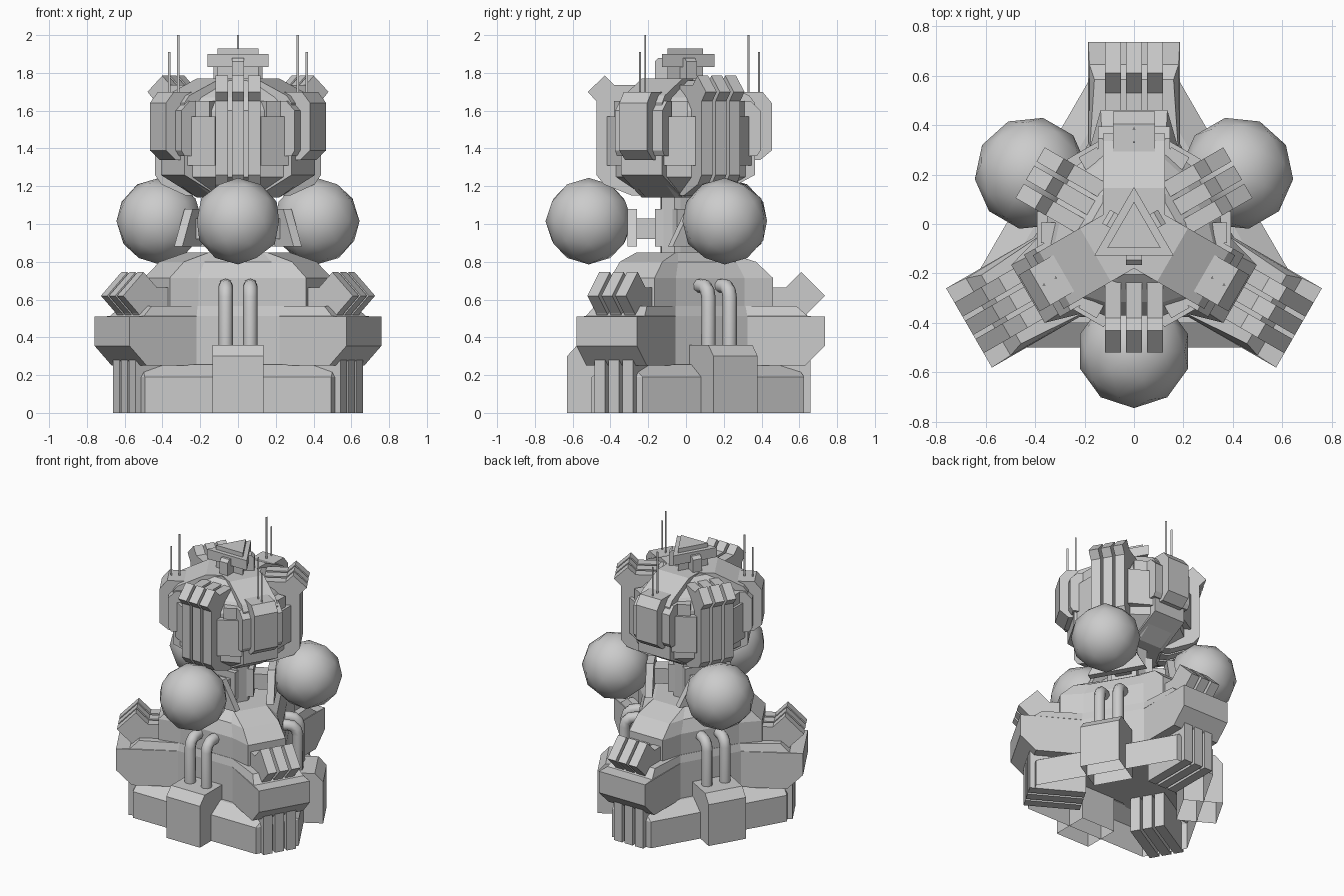
import bpy, bmesh
from math import sin, cos, radians, pi
from mathutils import Matrix, Vector

if "Cube" in bpy.data.objects:
    bpy.data.objects.remove(bpy.data.objects["Cube"])

CY = -0.035                      # centre of the three-fold symmetry
ARM = (90, 210, 330)             # directions of the base arms and head pods
GAP = (270, 30, 150)             # directions of the spheres and head fins


def place(r, t, z, deg):
    """Radial distance, sideways offset and height -> world position."""
    a = radians(deg)
    return Vector((r * cos(a) - t * sin(a), r * sin(a) + t * cos(a) + CY, z))


def make(name, bm, smooth=False):
    bmesh.ops.recalc_face_normals(bm, faces=bm.faces)
    me = bpy.data.meshes.new(name)
    bm.to_mesh(me)
    bm.free()
    for p in me.polygons:
        p.use_smooth = smooth
    ob = bpy.data.objects.new(name, me)
    bpy.context.collection.objects.link(ob)
    return ob


def skin(bm, rings, bottom=True):
    """Solid through rings of equal point count, optionally open below."""
    vs = [[bm.verts.new(p) for p in ring] for ring in rings]
    n = len(vs[0])
    for a, b in zip(vs, vs[1:]):
        for i in range(n):
            bm.faces.new((a[i], a[(i + 1) % n], b[(i + 1) % n], b[i]))
    if bottom:
        bm.faces.new(vs[0][::-1])
    bm.faces.new(vs[-1])


def tiers(name, levels, bottom=True):
    """Stacked outline; every level is (z, sector points) repeated three times."""
    bm = bmesh.new()
    skin(bm, [[place(r, t, z, d + off) for d in ARM for r, t, off in pts]
              for z, pts in levels], bottom)
    return make(name, bm)


def slabs(name, profile, half, dirs, offsets=(0,)):
    """(r, z) profile with sideways thickness, copied to directions and offsets."""
    bm = bmesh.new()
    for d in dirs:
        for o in offsets:
            skin(bm, [[place(r, o + s * half, z, d) for r, z in profile] for s in (-1, 1)])
    return make(name, bm)


def block(name, r0, r1, z0, z1, half, dirs):
    return slabs(name, [(r0, z0), (r1, z0), (r1, z1), (r0, z1)], half, dirs)


def star(re, we, ri, wi):
    return [(ri, -wi, 0), (re, -we, 0), (re, we, 0), (ri, wi, 0)]


def twelve(ra, wa, rb, wb):
    return [(ra, -wa, 0), (ra, wa, 0), (rb, -wb, 60), (rb, wb, 60)]


def cut_triangle(re, we):
    return [(re, -we, 0), (re, we, 0)]


THREE = (-0.085, 0, 0.085)

# Base: hollow skirt, star-shaped hull and upper deck
tiers("base_skirt", [(0, cut_triangle(.66, .156)), (.19, cut_triangle(.66, .156)),
                     (.255, cut_triangle(.62, .06))], bottom=False)
tiers("base_hull", [(.25, star(.665, .185, .36, .185)), (.355, star(.77, .185, .36, .185)),
                    (.51, star(.77, .185, .36, .185)), (.512, star(.68, .18, .36, .185)),
                    (.565, star(.62, .16, .35, .178))])
tiers("base_deck", [(.55, star(.495, .135, .345, .178)), (.715, star(.495, .135, .345, .178)),
                    (.80, star(.405, .13, .30, .165)), (.85, star(.245, .12, .22, .12))])
slabs("arm_lower_fins", [(.32, 0), (.695, 0), (.695, .29), (.32, .29)], .033, ARM, THREE)
slabs("arm_upper_fins", [(.45, .5), (.66, .5), (.68, .53), (.77, .62), (.645, .745),
                         (.565, .665), (.45, .665)], .033, ARM, THREE)

# Hollow boxes between the arms, with paired pipes bending into the deck
bm = bmesh.new()
for d in GAP:
    skin(bm, [[place(r, t, z, d) for r, t in ((.33, -.135), (out, -.135), (out, .135), (.33, .135))]
              for z, out in ((0, .595), (.30, .595), (.36, .54))], bottom=False)
make("side_box", bm)
cu = bpy.data.curves.new("exhaust_pipes", 'CURVE')
cu.dimensions = '3D'
cu.bevel_depth = .038
cu.bevel_resolution = 2
cu.use_fill_caps = True
path = [(.42, .34), (.42, .61), (.41, .645), (.385, .668), (.35, .673), (.26, .673)]
for d in GAP:
    for t in (-.065, .065):
        sp = cu.splines.new('POLY')
        sp.points.add(len(path) - 1)
        for p, (r, z) in zip(sp.points, path):
            p.co = (*place(r, t, z, d), 1)
        sp.use_smooth = True
pipes = bpy.data.objects.new("exhaust_pipes", cu)
bpy.context.collection.objects.link(pipes)
bpy.context.view_layer.objects.active = pipes
pipes.select_set(True)
bpy.ops.object.convert(target='MESH')

# Neck column with struts carrying the spheres
tiers("neck_column", [(.83, twelve(.12, .04, .10, .05)), (1.16, twelve(.12, .04, .10, .05))])
block("strut_root", .07, .13, .88, 1.08, .09, GAP)
block("strut", .1, .25, .92, 1.03, .055, GAP)
bm = bmesh.new()
for d in GAP:
    skin(bm, [[place(r, t, z, d) for t, z in ((-.2, .88), (.2, .88), (.09, 1.08), (-.09, 1.08))]
              for r in (.225, .275)])
make("strut_flange", bm)
bm = bmesh.new()
for d in GAP:
    m = Matrix.Translation(place(.48, 0, 1.015, d)) @ Matrix.Rotation(radians(d + 90), 4, 'Z')
    bmesh.ops.create_icosphere(bm, subdivisions=2, radius=.229, matrix=m)
make("spheres", bm, smooth=True)

# Head: faceted core, with an eight-sided ridge running out to each pod
tiers("head_body", [(1.14, twelve(.20, .09, .18, .10)), (1.25, twelve(.37, .10, .335, .12)),
                    (1.60, twelve(.37, .10, .335, .12)), (1.67, twelve(.32, .10, .28, .12)),
                    (1.76, twelve(.17, .10, .17, .05))])
slabs("pod_ridge", [(0, 1.14), (.18, 1.14), (.40, 1.26), (.40, 1.64), (.37, 1.68), (.18, 1.77),
                    (0, 1.77)], .125, ARM)
slabs("head_fins", [(.18, 1.15), (.25, 1.15), (.40, 1.21), (.44, 1.26), (.44, 1.65), (.485, 1.70),
                    (.395, 1.785), (.345, 1.735), (.18, 1.735)], .033, GAP, THREE)
SIX = range(0, 360, 60)
block("cheek_box", .3, .392, 1.31, 1.57, .085, SIX)
block("cheek_box_top", .3, .375, 1.5, 1.65, .042, SIX)
slabs("pod_base", [(.25, 1.36), (.41, 1.36), (.43, 1.39), (.43, 1.60), (.38, 1.65), (.25, 1.65)],
      .145, ARM)
slabs("pod", [(.25, 1.34), (.43, 1.34), (.49, 1.39), (.49, 1.64), (.44, 1.70), (.30, 1.70)],
      .085, ARM)

# Antennas: a tall and a short rod on each pod
bm = bmesh.new()
for d in ARM:
    for r, top in ((.365, 2.0), (.42, 1.91)):
        skin(bm, [[place(r, 0, z, d) + Vector((.007 * cos(a), .007 * sin(a), 0))
                   for a in (pi / 2, pi * 7 / 6, pi * 11 / 6)] for z in (1.68, top)])
make("antennas", bm)

# Triangular turret on the crown
for name, rad, z0, z1 in (("crown_base", .125, 1.75, 1.83), ("crown_plate", .185, 1.83, 1.90),
                          ("crown_cap", .125, 1.89, 1.93)):
    tiers(name, [(z0, [(rad, 0, 0)]), (z1, [(rad, 0, 0)])])
slabs("crown_lamp", [(.04, 1.75), (.13, 1.75), (.13, 1.86), (.11, 1.88), (.04, 1.88)], .032, GAP)
